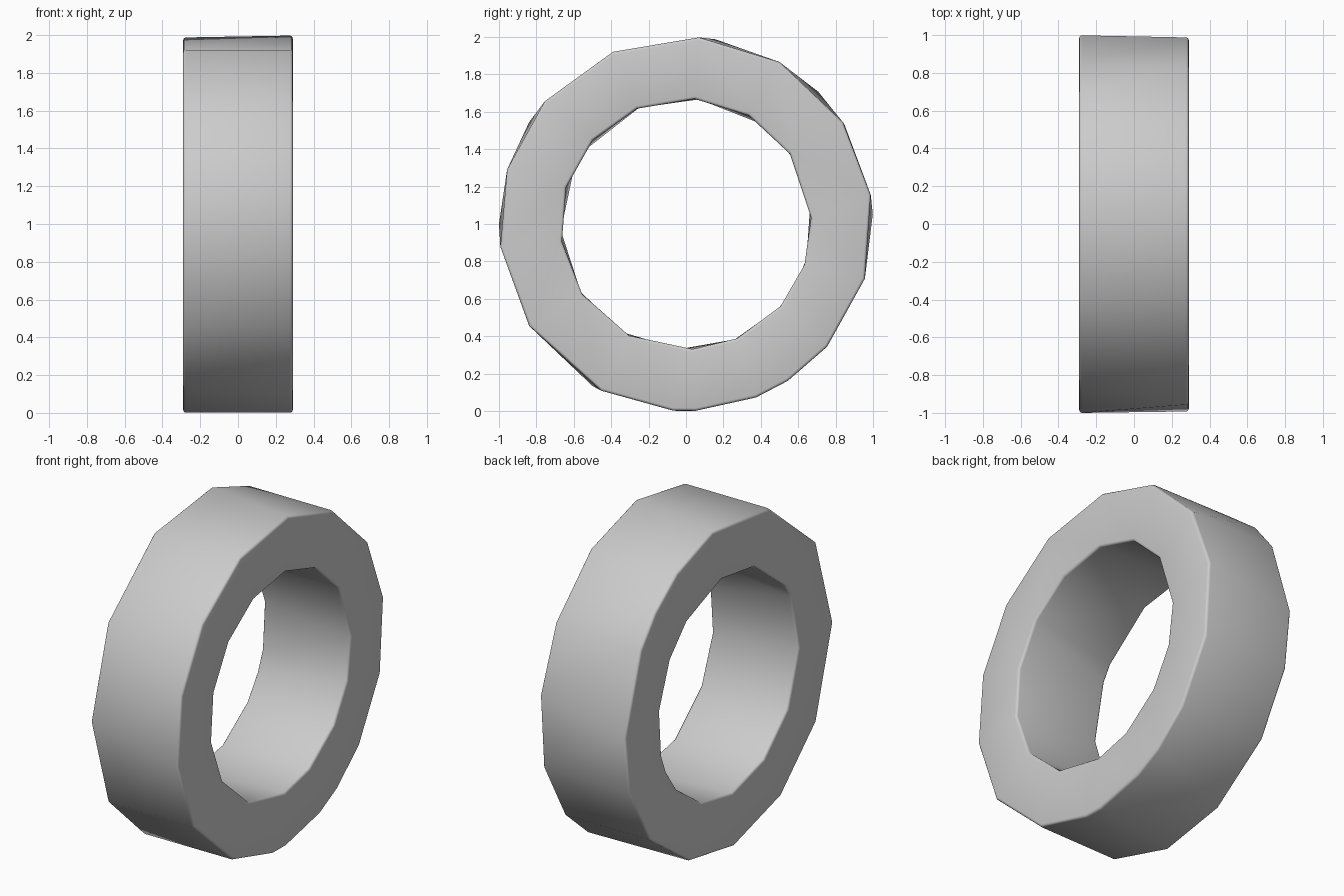
import bpy
import bmesh
from math import radians, sin, cos, pi

old_cube = bpy.data.objects.get("Cube")
if old_cube:
    bpy.data.objects.remove(old_cube)

HALF_WIDTH = 0.29
OUTER_RADIUS = 1.0
INNER_RADIUS = 0.67
ROUND = 0.015
ROUND_STEPS = 3

# Corner angles in degrees around the axle, for each rim on each side
outer_left = [9, 33, 60, 86, 113, 139, 163, 187, 213, 243, 266, 273, 292, 303, 319, 343]
outer_right = [3, 32, 45, 60, 81, 113, 147, 180, 213, 240, 267, 292, 319, 343]
inner_left = [3, 34, 60, 86, 113, 138, 163, 188, 214, 243, 273, 294, 319, 341]
inner_right = [8, 33, 53, 84, 112, 144, 153, 183, 213, 240, 267, 293, 318, 333, 344]


def add_ring(bm, angles, radius, x):
    """Ring of vertices around the x axis, paired with its corner angles."""
    verts = [bm.verts.new((x, radius * cos(radians(a)), 1 + radius * sin(radians(a))))
             for a in angles]
    return angles, verts


def join_rings(bm, first, second):
    """Triangle strip between two rings, always advancing the ring that lags."""
    (angles_a, verts_a), (angles_b, verts_b) = first, second
    count_a, count_b = len(verts_a), len(verts_b)

    def middle(angles, k):
        n = len(angles)
        here = angles[k % n] + 360 * (k // n)
        after = angles[(k + 1) % n] + 360 * ((k + 1) // n)
        return (here + after) / 2

    i = j = 0
    while i < count_a or j < count_b:
        a, b = verts_a[i % count_a], verts_b[j % count_b]
        step_a = j >= count_b or (i < count_a and middle(angles_a, i) <= middle(angles_b, j))
        if step_a:
            i += 1
            bm.faces.new((a, verts_a[i % count_a], b))
        else:
            j += 1
            bm.faces.new((a, verts_b[j % count_b], b))


def rounded_rim(bm, angles, wall_radius, inward, side):
    """Small rounded edge running from the wall to the flat side face."""
    rings = []
    for k in range(ROUND_STEPS + 1):
        turn = pi / 2 * k / ROUND_STEPS
        radius = wall_radius + inward * ROUND * (1 - cos(turn))
        x = side * (HALF_WIDTH - ROUND * (1 - sin(turn)))
        rings.append(add_ring(bm, angles, radius, x))
    for a, b in zip(rings, rings[1:]):
        join_rings(bm, a, b)
    return rings[0], rings[-1]


# Faceted ring: two rims per side, then the walls and side faces
bm = bmesh.new()
outer_walls, inner_walls = [], []
for side, outer, inner in ((1, outer_left, inner_left), (-1, outer_right, inner_right)):
    outer_wall, outer_edge = rounded_rim(bm, outer, OUTER_RADIUS, -1, side)
    inner_wall, inner_edge = rounded_rim(bm, inner, INNER_RADIUS, 1, side)
    join_rings(bm, outer_edge, inner_edge)
    outer_walls.append(outer_wall)
    inner_walls.append(inner_wall)
join_rings(bm, *outer_walls)
join_rings(bm, *inner_walls)
bmesh.ops.recalc_face_normals(bm, faces=bm.faces)

mesh = bpy.data.meshes.new("ring")
bm.to_mesh(mesh)
bm.free()
ring = bpy.data.objects.new("ring", mesh)
bpy.context.collection.objects.link(ring)

# Plain grey colour
grey = bpy.data.materials.new("light_grey")
grey.use_nodes = True
colour = (0.6, 0.6, 0.6, 1)
grey.diffuse_color = colour
grey.node_tree.nodes["Principled BSDF"].inputs["Base Color"].default_value = colour
mesh.materials.append(grey)

# Smooth walls with crisp breaks at the sharper corners
bpy.ops.object.select_all(action="DESELECT")
ring.select_set(True)
bpy.context.view_layer.objects.active = ring
bpy.ops.object.shade_smooth_by_angle(angle=radians(32))
